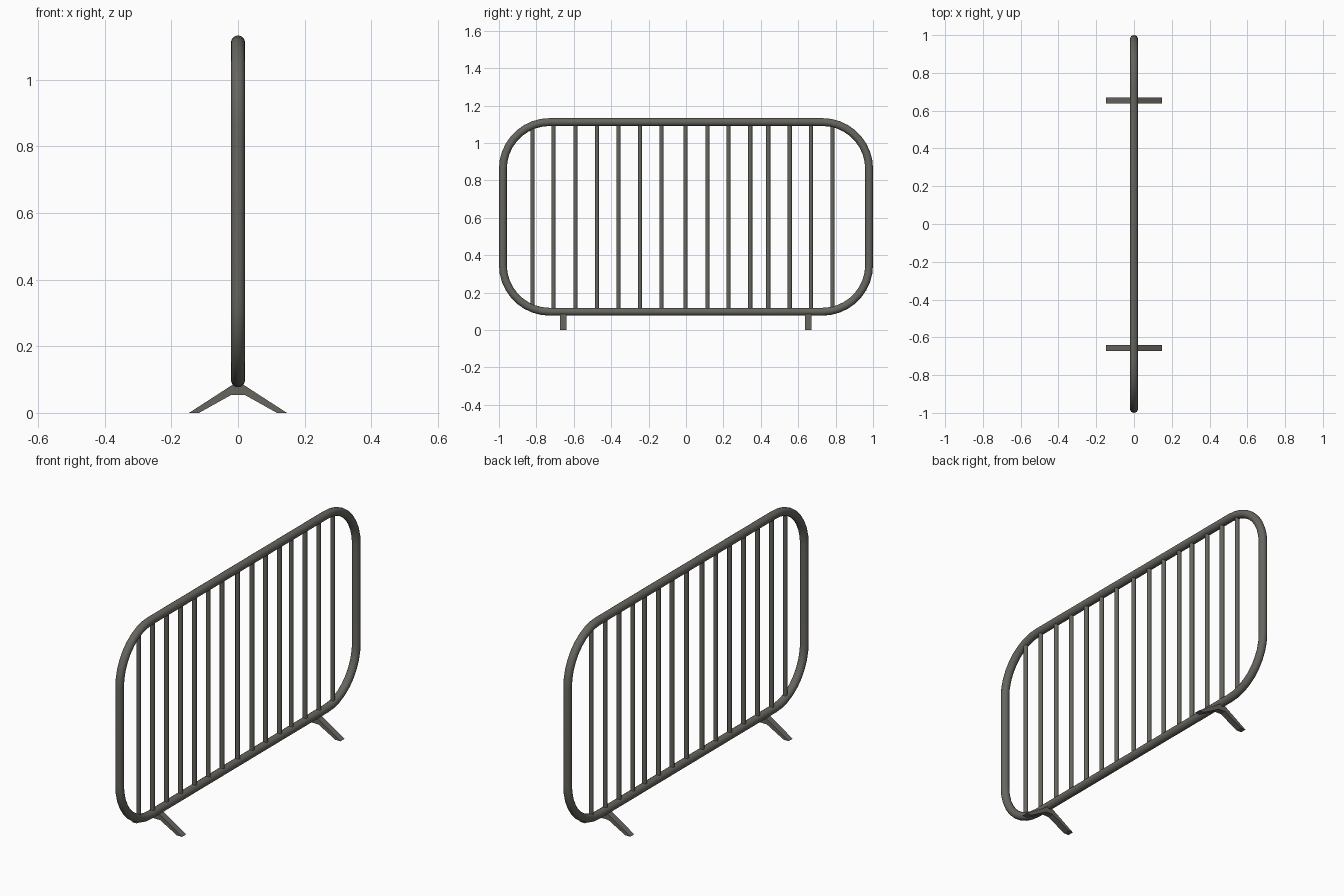
import bpy, bmesh, math
from mathutils import Vector

if "Cube" in bpy.data.objects:
    bpy.data.objects.remove(bpy.data.objects["Cube"])

steel = bpy.data.materials.new("dark_grey_steel")
steel.diffuse_color = (0.135, 0.13, 0.112, 1)
steel.use_nodes = True
steel.node_tree.nodes["Principled BSDF"].inputs["Base Color"].default_value = steel.diffuse_color


def make_object(name, bm, smooth=True):
    bmesh.ops.recalc_face_normals(bm, faces=bm.faces)
    me = bpy.data.meshes.new(name)
    bm.to_mesh(me)
    bm.free()
    me.materials.append(steel)
    ob = bpy.data.objects.new(name, me)
    bpy.context.collection.objects.link(ob)
    if smooth:
        for o in bpy.context.selected_objects:
            o.select_set(False)
        ob.select_set(True)
        bpy.context.view_layer.objects.active = ob
        bpy.ops.object.shade_smooth_by_angle(angle=math.radians(50))
    return ob


# Outer frame: a round tube swept along a rounded rectangle in the YZ plane
TUBE, HALF_Y, LOW, HIGH, CORNER = 0.021, 0.979, 0.098, 1.112, 0.25
SIDES, STEPS = 16, 9
path = []
centres = [(1, 1), (-1, 1), (-1, -1), (1, -1)]
for q, (sy, sz) in enumerate(centres):
    cy = sy * (HALF_Y - CORNER)
    cz = HIGH - CORNER if sz > 0 else LOW + CORNER
    for i in range(STEPS + 1):
        a = math.pi / 2 * (q + i / STEPS)
        out = Vector((0, math.cos(a), math.sin(a)))
        path.append((Vector((0, cy, cz)) + out * CORNER, out))

bm = bmesh.new()
rings = []
for p, out in path:
    ring = []
    for k in range(SIDES):
        t = 2 * math.pi * k / SIDES
        ring.append(bm.verts.new(p + TUBE * (math.cos(t) * out + math.sin(t) * Vector((1, 0, 0)))))
    rings.append(ring)
for i, ring in enumerate(rings):
    nxt = rings[(i + 1) % len(rings)]
    for k in range(SIDES):
        j = (k + 1) % SIDES
        bm.faces.new((ring[k], ring[j], nxt[j], nxt[k]))
make_object("outer_frame", bm)


# Upright bars, each ending inside the frame tube
def frame_height(y):
    over = max(0, abs(y) - (HALF_Y - CORNER))
    return HIGH - CORNER + math.sqrt(CORNER ** 2 - over ** 2)


bar_positions = [-0.821, -0.708, -0.591, -0.476, -0.361, -0.246, -0.131, -0.003,
                 0.115, 0.227, 0.343, 0.44, 0.555, 0.668, 0.783]
for n, y in enumerate(bar_positions):
    top = frame_height(y)
    bottom = LOW + HIGH - top
    bm = bmesh.new()
    bmesh.ops.create_cone(bm, cap_ends=True, segments=12, radius1=0.0115, radius2=0.0115,
                          depth=top - bottom)
    bmesh.ops.translate(bm, verts=bm.verts, vec=(0, y, (top + bottom) / 2))
    make_object(f"upright_bar_{n + 1}", bm)

# Splayed feet: a bent flat profile extruded along Y
half = [(0.147, 0), (0.117, 0), (0.02, 0.054)]
profile = half + [(-x, z) for x, z in reversed(half)] + [(-0.014, 0.086), (0.014, 0.086)]
for name, y in (("front_foot", -0.656), ("back_foot", 0.654)):
    bm = bmesh.new()
    face = bm.faces.new([bm.verts.new((x, y - 0.0165, z)) for x, z in profile])
    ext = bmesh.ops.extrude_face_region(bm, geom=[face])
    moved = [v for v in ext["geom"] if isinstance(v, bmesh.types.BMVert)]
    bmesh.ops.translate(bm, verts=moved, vec=(0, 0.033, 0))
    make_object(name, bm, smooth=False)
